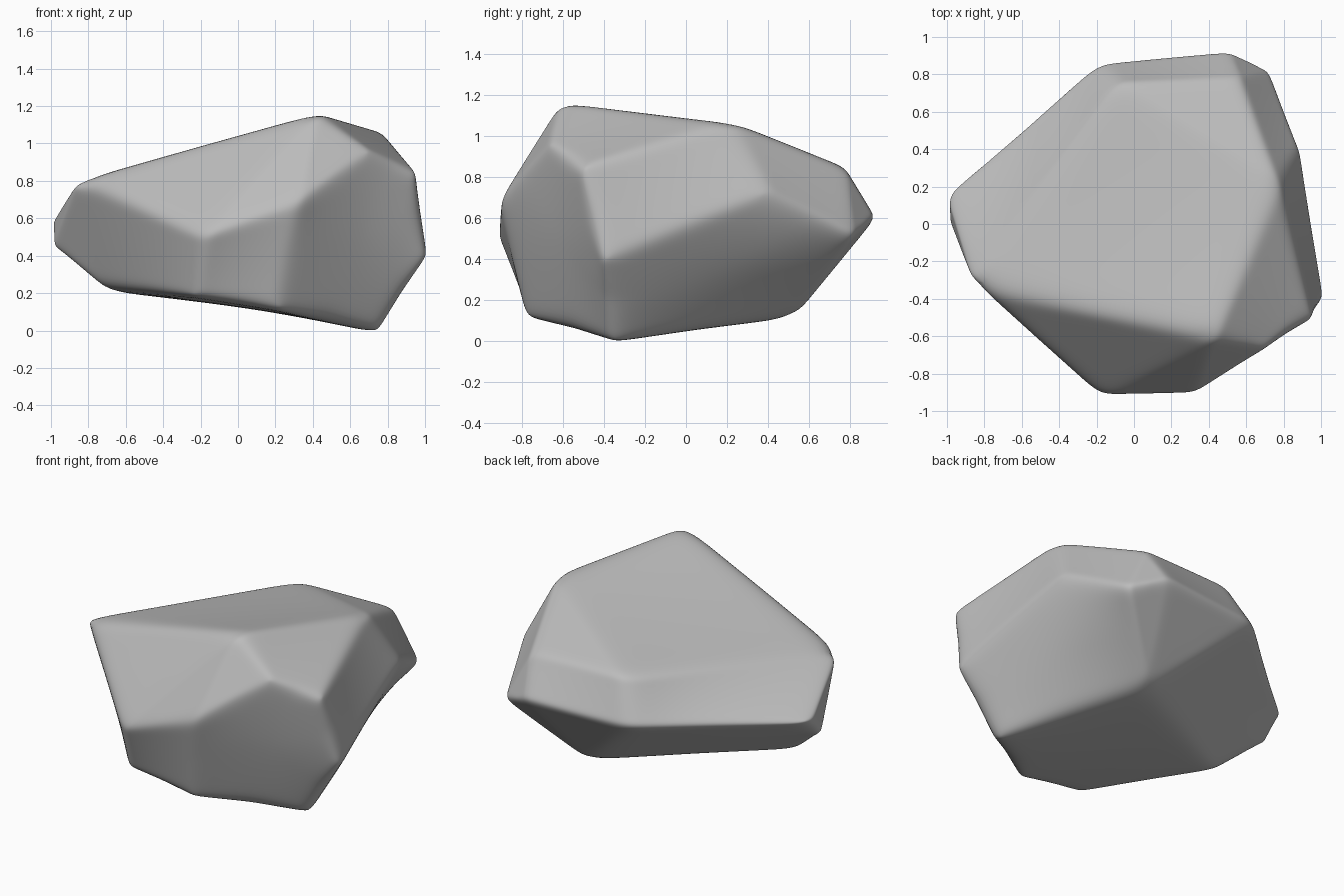
import bpy
import bmesh
from mathutils import Vector

# Remove only the default cube
default_cube = bpy.data.objects.get("Cube")
if default_cube:
    bpy.data.objects.remove(default_cube, do_unlink=True)

MIDDLE = Vector((0, 0, 0.55))
ROUNDING_ALLOWANCE = 0.022

# Corners of the boulder, named by where they lie
corners = {
    # broad sloping top
    "peak": (0.41, -0.59, 1.16),
    "shoulder": (0.75, 0.21, 1.06),
    "top_back": (0.55, 0.76, 0.84),
    "top_back_far": (-0.1, 0.73, 0.84),
    "top_end": (-0.83, -0.33, 0.81),
    # ridge across the front
    "brow_low": (-0.18, -0.9, 0.51),
    "brow_mid": (0.32, -0.89, 0.68),
    "brow_high": (0.69, -0.65, 0.95),
    "brow_end": (0.94, -0.5, 0.84),
    # ridge along the side and round the back
    "side_front": (1.0, -0.4, 0.39),
    "side_mid": (0.87, 0.39, 0.72),
    "side_back": (0.72, 0.8, 0.51),
    "back_near": (0.49, 0.91, 0.6),
    "back_far": (-0.2, 0.84, 0.58),
    # blunt end
    "end_high": (-0.98, 0.16, 0.57),
    "end_low": (-0.97, 0.03, 0.45),
    # underside
    "foot": (0.75, -0.35, -0.01),
    "under_back": (0.32, 0.5, 0.11),
    "under_front": (0.21, -0.76, 0.12),
    "under_front_far": (-0.23, -0.76, 0.19),
    "under_end": (-0.71, -0.13, 0.22),
}

# Facets as rings of corners
facets = [
    # top and back slopes
    "peak shoulder top_back_far top_end",
    "shoulder top_back top_back_far",
    "top_end top_back_far back_far end_high",
    "top_back_far top_back back_near back_far",
    "top_back side_back back_near",
    # front slopes above the brow
    "top_end peak brow_low",
    "peak brow_low brow_mid",
    "peak brow_mid brow_high",
    "peak brow_high brow_end shoulder",
    # side slopes
    "shoulder brow_end side_front side_mid",
    "shoulder side_mid side_back top_back",
    # steep lower faces
    "brow_mid brow_high brow_end side_front foot under_front",
    "brow_low brow_mid under_front under_front_far",
    "top_end brow_low under_front_far under_end",
    "top_end under_end end_low",
    "top_end end_low end_high",
    "side_front side_mid side_back under_back foot",
    "side_back back_near under_back",
    "back_near back_far under_back",
    "back_far end_high end_low under_end under_back",
    # bottom
    "foot under_back under_end under_front_far under_front",
]

# Faceted stone body
bm = bmesh.new()
verts = {}
for name, place in corners.items():
    point = Vector(place)
    outward = (point - MIDDLE).normalized()
    verts[name] = bm.verts.new(point + outward * ROUNDING_ALLOWANCE)
for ring in facets:
    face = bm.faces.new([verts[name] for name in ring.split()])
    face.smooth = True
bmesh.ops.recalc_face_normals(bm, faces=list(bm.faces))

mesh = bpy.data.meshes.new("boulder")
bm.to_mesh(mesh)
bm.free()
boulder = bpy.data.objects.new("boulder", mesh)
bpy.context.scene.collection.objects.link(boulder)

# Worn, rounded edges
dense = boulder.modifiers.new("dense_facets", 'SUBSURF')
dense.subdivision_type = 'SIMPLE'
dense.levels = 5
dense.render_levels = 5
worn = boulder.modifiers.new("worn_edges", 'SMOOTH')
worn.factor = 0.5
worn.iterations = 45

# Grey stone
stone = bpy.data.materials.new("grey_stone")
stone.use_nodes = True
colour = (0.5, 0.5, 0.5, 1)
stone.diffuse_color = colour
shader = next(n for n in stone.node_tree.nodes if n.type == 'BSDF_PRINCIPLED')
shader.inputs["Base Color"].default_value = colour
mesh.materials.append(stone)
